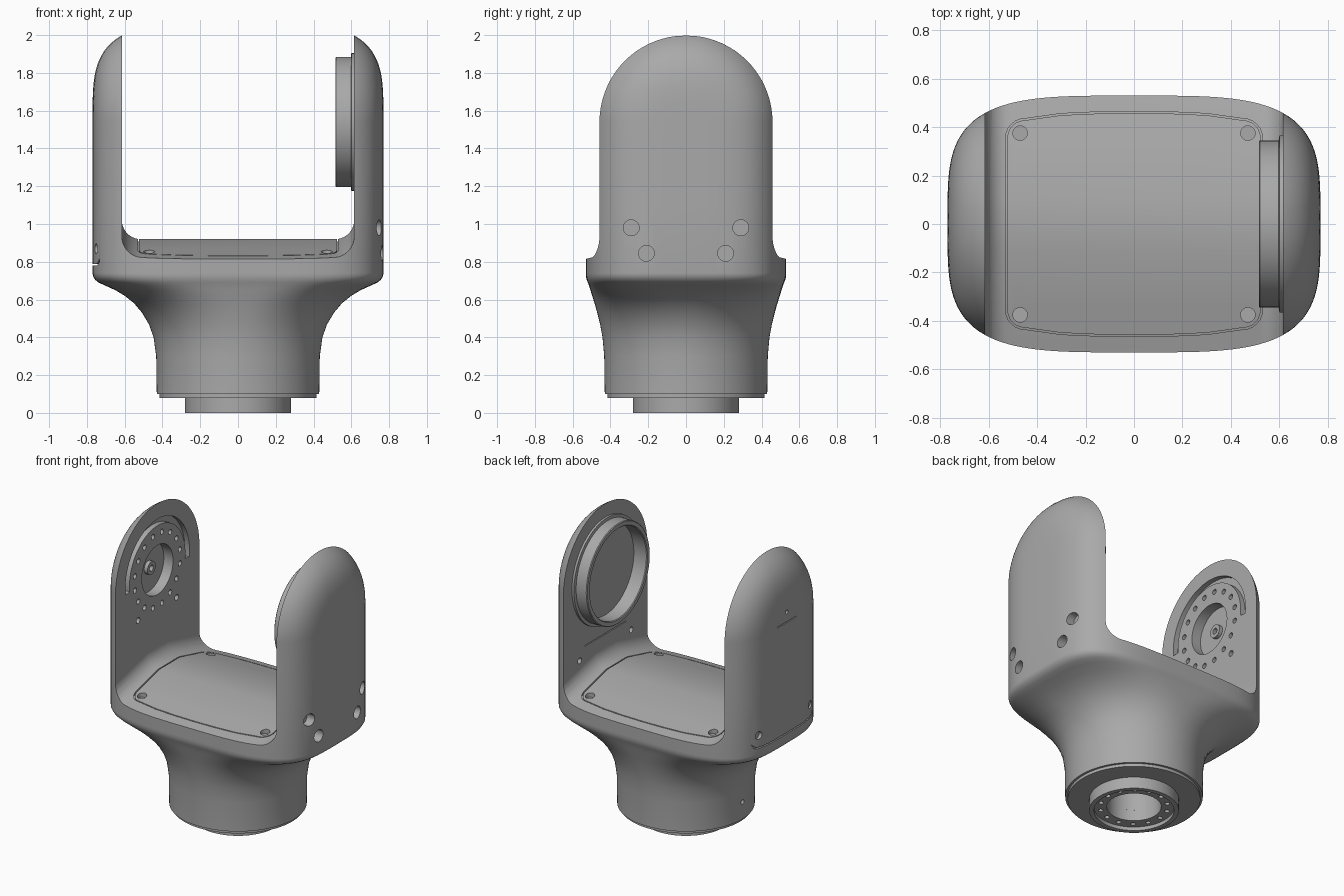
import bpy, bmesh
from math import sin, cos, pi, sqrt, copysign
from mathutils import Matrix, Vector

cube = bpy.data.objects.get("Cube")
if cube:
    bpy.data.objects.remove(cube)

grey = bpy.data.materials.new("satin grey")
grey.use_nodes = True
grey.diffuse_color = (0.4, 0.4, 0.4, 1)
grey.node_tree.nodes["Principled BSDF"].inputs["Base Color"].default_value = (0.4, 0.4, 0.4, 1)

HALF_X, HALF_Y, POWER = 0.77, 0.53, 3.8   # plan of the fork body
AXIS_Z, INNER_X = 1.54, 0.615             # hinge height, inner arm face


def loft(bm, rings, closed=False):
    """Skin a list of point loops; close into a tube or cap both ends."""
    loops = [[bm.verts.new(p) for p in ring] for ring in rings]
    pairs = list(zip(loops, loops[1:])) + ([(loops[-1], loops[0])] if closed else [])
    faces = []
    for a, b in pairs:
        for i in range(len(a)):
            j = (i + 1) % len(a)
            faces.append(bm.faces.new((a[i], a[j], b[j], b[i])))
    if not closed:
        faces += [bm.faces.new(loops[0]), bm.faces.new(loops[-1])]
    bmesh.ops.recalc_face_normals(bm, faces=faces)


def finish(bm, name):
    mesh = bpy.data.meshes.new(name)
    bm.to_mesh(mesh)
    bm.free()
    ob = bpy.data.objects.new(name, mesh)
    mesh.materials.append(grey)
    bpy.context.collection.objects.link(ob)
    return ob


def select(ob):
    bpy.ops.object.select_all(action='DESELECT')
    ob.select_set(True)
    bpy.context.view_layer.objects.active = ob


def cut(ob, bm, name):
    cutter = finish(bm, name)
    cutter.hide_render = True
    mod = ob.modifiers.new(name, 'BOOLEAN')
    mod.operation, mod.solver, mod.object = 'DIFFERENCE', 'EXACT', cutter
    select(ob)
    bpy.ops.object.modifier_apply(modifier=mod.name)
    bpy.data.objects.remove(cutter)


def smooth(ob):
    select(ob)
    bpy.ops.object.shade_smooth_by_angle(angle=0.45)


def rod(bm, axis, center, radius, length, sides=20):
    turn = Matrix.Rotation(pi / 2, 4, 'Y') if axis == 'X' else Matrix()
    bmesh.ops.create_cone(bm, cap_ends=True, segments=sides, radius1=radius, radius2=radius,
                          depth=length, matrix=Matrix.Translation(center) @ turn)


def box(bm, center, size):
    bmesh.ops.create_cube(bm, size=1, matrix=Matrix.Translation(center) @ Matrix.Diagonal((*size, 1)))


def lathe(name, profile, axis):
    """Closed (radius, height) profile turned around z, or around the hinge axis."""
    bm = bmesh.new()
    ang = [2 * pi * i / 96 for i in range(96)]
    if axis == 'Z':
        rings = [[(r * cos(a), r * sin(a), h) for a in ang] for r, h in profile]
    else:
        rings = [[(h, r * cos(a), AXIS_Z + r * sin(a)) for a in ang] for r, h in profile]
    loft(bm, rings, closed=True)
    return finish(bm, name)


def spow(v, e):
    return copysign(abs(v) ** e, v)


def deck_z(y):
    return 0.92 - 0.25 * max(0, abs(y) - 0.11)


# Fork body: round neck flowing into a squarish plan, ending in a domed top
N = 128
turns = [2 * pi * i / N for i in range(N)]
stations = [(0.1, 0.43, 0.43, 2), (0.3, 0.433, 0.433, 2), (0.4, 0.447, 0.442, 2.02),
            (0.47, 0.472, 0.455, 2.08), (0.53, 0.508, 0.47, 2.2), (0.58, 0.55, 0.484, 2.4),
            (0.62, 0.6, 0.497, 2.7), (0.65, 0.65, 0.506, 3), (0.675, 0.705, 0.514, 3.4),
            (0.69, 0.738, 0.52, 3.6), (0.705, 0.757, 0.526, 3.75), (0.725, 0.768, 0.53, POWER),
            (0.74, HALF_X, HALF_Y, POWER), (1.1, HALF_X, HALF_Y, POWER)]
rings = [[(a * spow(cos(t), 2 / n), b * spow(sin(t), 2 / n), z) for t in turns]
         for z, a, b, n in stations]
for k in range(25):
    h = 0.5 * sin(pi / 2 * k / 24)
    w = sqrt(HALF_Y ** 2 - h * h)
    ring = []
    for t in turns:
        y = w * spow(sin(t), 2 / POWER)
        rho = min(1, sqrt(y * y + h * h) / HALF_Y)
        ring.append((copysign(HALF_X * (1 - rho ** POWER) ** (1 / POWER), cos(t)), y, AXIS_Z + h))
    rings.append(ring)
bm = bmesh.new()
loft(bm, rings)
body = finish(bm, "fork_body")

# Channel between the arms, with a crowned floor and filleted corners
FILLET = 0.1
bm = bmesh.new()
rings = []
for y in (-0.7, -0.11, 0.11, 0.7):
    right = [(INNER_X - FILLET + FILLET * cos(a), y, deck_z(y) + FILLET - FILLET * sin(a))
             for a in [pi / 2 * i / 10 for i in range(11)]]
    right = [(INNER_X, y, 2.3)] + right
    rings.append(right + [(-x, v, z) for x, v, z in reversed(right)])
loft(bm, rings)
cut(body, bm, "channel_cutter")

# Fine cuts: seams, screw holes, bolt circle, grooves
bm = bmesh.new()


def cover_loop(inset):
    pts = []
    for cx, cy, start in ((1, 1, 0), (-1, 1, 1), (-1, -1, 2), (1, -1, 3)):
        for i in range(7):
            a = pi / 2 * (start + i / 6)
            pts.append((cx * 0.45 + (0.08 - inset) * cos(a), cy * 0.355 + (0.08 - inset) * sin(a)))
        edge = {0: [(x, 0.465 - inset - 0.1 * x * x) for x in (0.3, 0.15, 0, -0.15, -0.3)],
                1: [(-0.53 + inset, y) for y in (0.11, -0.11)],
                2: [(x, -0.465 + inset + 0.1 * x * x) for x in (-0.3, -0.15, 0, 0.15, 0.3)],
                3: [(0.53 - inset, y) for y in (-0.11, 0.11)]}[start]
        pts += edge
    return pts


def arch_loop(r, low):
    """Arm-shaped outline in the y-z plane with rounded lower corners."""
    c = 0.07
    pts = [(r * cos(pi * i / 40), AXIS_Z + r * sin(pi * i / 40)) for i in range(41)]
    for s, a0 in ((-1, pi), (1, 1.5 * pi)):
        pts += [(s * (r - c) + c * cos(a0 + pi / 2 * i / 6), low + c + c * sin(a0 + pi / 2 * i / 6))
                for i in range(7)]
    return pts


def seam(outer, inner, low, high):
    loft(bm, [[low(p) for p in outer], [high(p) for p in outer],
              [high(p) for p in inner], [low(p) for p in inner]], closed=True)


# deck cover seam and screws
seam(cover_loop(0), cover_loop(0.007), lambda p: (*p, deck_z(p[1]) - 0.012),
     lambda p: (*p, 1.15))
for sx in (-1, 1):
    for sy in (-1, 1):
        rod(bm, 'Z', (sx * 0.47, sy * 0.375, 0.9), 0.03, 0.14)

# side cover seam on the right arm
seam(arch_loop(0.352, 0.78), arch_loop(0.344, 0.788), lambda p: (-0.732, *p), lambda p: (-0.85, *p))
box(bm, (-0.8, 0, 1.55), (0.08, 0.2, 0.007))
rod(bm, 'X', (-0.8, 0, 1.62), 0.013, 0.1)

for s in (-1, 1):
    rod(bm, 'X', (-0.78, s * 0.28, 0.87), 0.026, 0.09)         # side cover screws
    rod(bm, 'X', (0.77, s * 0.29, 0.98), 0.042, 0.14)          # left arm bolt pockets
    rod(bm, 'X', (0.77, s * 0.21, 0.845), 0.042, 0.14)
    rod(bm, 'X', (0.615, s * 0.28, 1.02), 0.02, 0.05)          # inner left screws
    rod(bm, 'X', (-0.615, s * 0.21, 1.27), 0.02, 0.08)         # inner right dowels
box(bm, (0.615, 0, 1.1), (0.02, 0.45, 0.007))

# hinge bore, bolt circle and travel groove on the inner right arm
rod(bm, 'X', (-0.615, 0, AXIS_Z), 0.17, 0.14, 48)
for i in range(16):
    a = 2 * pi * (i + 0.5) / 16
    rod(bm, 'X', (-0.615, 0.25 * cos(a), AXIS_Z + 0.25 * sin(a)), 0.018, 0.08, 12)
groove = []
for i in range(41):
    a = -0.12 + (pi + 0.24) * i / 40
    groove.append([(x, r * cos(a), AXIS_Z + r * sin(a))
                   for x, r in ((-0.58, 0.305), (-0.58, 0.35), (-0.65, 0.35), (-0.65, 0.305))])
loft(bm, groove)

# cable bore through the neck floor and a small port on its side
rod(bm, 'Z', (0, 0, 0.2), 0.17, 0.3, 64)
rod(bm, 'X', (-0.43, 0, 0.22), 0.016, 0.06, 12)
cut(body, bm, "detail_cutter")
smooth(body)

# Hub pin inside the hinge bore
hub = lathe("hinge_hub", [(0.045, -0.69), (0.045, -0.66), (0.02, -0.66), (0.02, -0.69)], 'X')
smooth(hub)

# Raised bearing ring on the left arm
ring = lathe("bearing_ring", [(0.365, 0.63), (0.365, 0.6), (0.345, 0.597), (0.345, 0.52),
                              (0.34, 0.515), (0.315, 0.515), (0.31, 0.52), (0.31, 0.63)], 'X')
smooth(ring)

# Mounting spigot with a recessed bolt face
spigot = lathe("base_spigot", [(0.415, 0.12), (0.415, 0.08), (0.28, 0.08), (0.28, 0), (0.25, 0),
                               (0.25, 0.025), (0.17, 0.025), (0.17, 0.12)], 'Z')
bm = bmesh.new()
for i in range(14):
    a = 2 * pi * i / 14
    rod(bm, 'Z', (0.212 * cos(a), 0.212 * sin(a), 0.03), 0.016, 0.08, 12)
cut(spigot, bm, "bolt_cutter")
smooth(spigot)
